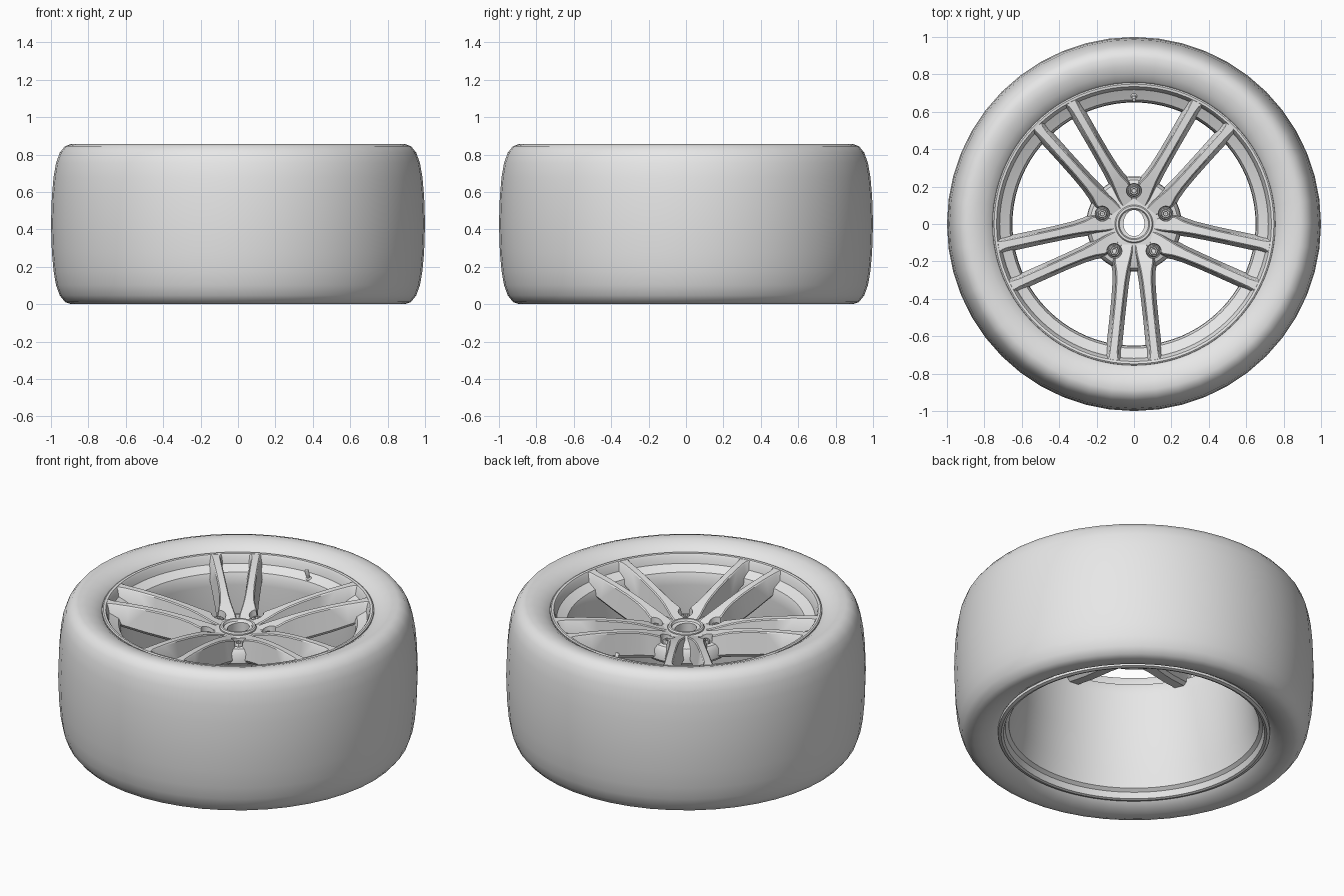
import bpy, bmesh, math
from mathutils import Matrix, Vector

if "Cube" in bpy.data.objects:
    bpy.data.objects.remove(bpy.data.objects["Cube"], do_unlink=True)

GREY = (0.8, 0.8, 0.8, 1)
mat = bpy.data.materials.new("plain grey")
mat.use_nodes = True
mat.diffuse_color = GREY
mat.node_tree.nodes["Principled BSDF"].inputs["Base Color"].default_value = GREY


def finish(bm, name):
    """Turn a bmesh into a linked object with the shared material."""
    bmesh.ops.recalc_face_normals(bm, faces=bm.faces)
    mesh = bpy.data.meshes.new(name)
    bm.to_mesh(mesh)
    bm.free()
    mesh.materials.append(mat)
    obj = bpy.data.objects.new(name, mesh)
    bpy.context.collection.objects.link(obj)
    return obj


def smooth(obj, degrees=35):
    bpy.ops.object.select_all(action='DESELECT')
    obj.select_set(True)
    bpy.context.view_layer.objects.active = obj
    bpy.ops.object.shade_smooth_by_angle(angle=math.radians(degrees))


def bridge(bm, loops, closed):
    """Skin a series of equal point loops."""
    n = len(loops[0])
    last = len(loops) if closed else len(loops) - 1
    for i in range(last):
        a, b = loops[i], loops[(i + 1) % len(loops)]
        for j in range(n):
            k = (j + 1) % n
            bm.faces.new((a[j], a[k], b[k], b[j]))


def lathe(bm, profile, segments, move=Matrix()):
    """Spin a closed (radius, height) profile around z."""
    loops = []
    for i in range(segments):
        t = math.tau * i / segments
        loops.append([bm.verts.new(move @ Vector((r * math.cos(t), r * math.sin(t), z)))
                      for r, z in profile])
    bridge(bm, loops, True)


def lathed(name, profile, segments, degrees=35):
    bm = bmesh.new()
    lathe(bm, profile, segments)
    obj = finish(bm, name)
    smooth(obj, degrees)
    return obj


# Tyre: rounded shoulders and sidewalls dipping to the rim
half = [(0.752, 0.80), (0.765, 0.815), (0.80, 0.838), (0.845, 0.853), (0.89, 0.857),
        (0.925, 0.845), (0.953, 0.81), (0.973, 0.755), (0.986, 0.68), (0.995, 0.58)]
lower = [(r, 0.857 - z) for r, z in reversed(half)]
lathed("tyre", half + [(1.0, 0.43)] + lower + [(0.745, 0.2), (0.745, 0.66)], 48, 50)

# Rim: lip, stepped ledge and barrel
lathed("rim", [
    (0.757, 0.795), (0.755, 0.812), (0.748, 0.816), (0.735, 0.814), (0.728, 0.803),
    (0.718, 0.76), (0.690, 0.745), (0.664, 0.732), (0.653, 0.705), (0.65, 0.66),
    (0.655, 0.40), (0.675, 0.20), (0.69, 0.12), (0.695, 0.085), (0.715, 0.07),
    (0.725, 0.035), (0.738, 0.03), (0.755, 0.035), (0.757, 0.07),
    (0.72, 0.14), (0.69, 0.40), (0.69, 0.66), (0.735, 0.72)], 80)

# Hub disc with a sloping face
hub = lathed("hub", [(0.085, 0.70), (0.125, 0.70), (0.19, 0.692), (0.235, 0.678),
                     (0.252, 0.655), (0.255, 0.60), (0.245, 0.585), (0.085, 0.585)], 60)

# Spokes: five mirrored pairs, stations are radius, inner edge, outer edge, top, bottom
stations = [(0.11, 0.004, 0.070, 0.700, 0.60), (0.16, 0.012, 0.100, 0.715, 0.59),
            (0.20, 0.022, 0.106, 0.728, 0.59), (0.25, 0.034, 0.098, 0.744, 0.60),
            (0.31, 0.044, 0.097, 0.760, 0.61), (0.40, 0.055, 0.103, 0.778, 0.625),
            (0.50, 0.066, 0.113, 0.793, 0.645), (0.60, 0.076, 0.124, 0.804, 0.67),
            (0.68, 0.084, 0.133, 0.810, 0.69), (0.71, 0.083, 0.138, 0.812, 0.70),
            (0.737, 0.074, 0.150, 0.813, 0.71)]
DRAFT, CHAMFER = 0.018, 0.006


def spoke(bm, angle, side):
    turn = Matrix.Rotation(angle, 4, 'Z')
    loops = []
    for r, inner, outer, top, bottom in stations:
        c, d = CHAMFER, DRAFT
        section = [(inner + c, top), (outer - c, top), (outer, top - c),
                   (outer + d, bottom + 0.02), (outer + d - 0.015, bottom),
                   (inner - d + 0.015, bottom), (inner - d, bottom + 0.02), (inner, top - c)]
        loops.append([bm.verts.new(turn @ Vector((r, side * y, z))) for y, z in section])
    bridge(bm, loops, False)
    bm.faces.new(loops[0])
    bm.faces.new(loops[-1])


pair_angles = [math.radians(-90 + 72 * k) for k in range(5)]
bm = bmesh.new()
for a in pair_angles:
    for side in (-1, 1):
        spoke(bm, a, side)
spokes = finish(bm, "spokes")

# Bolt pockets cut through hub and spoke roots
bolt_places = [Matrix.Rotation(a + math.pi, 4, 'Z') @ Matrix.Translation((0.178, 0, 0))
               for a in pair_angles]
bm = bmesh.new()
for place in bolt_places:
    bmesh.ops.create_cone(bm, cap_ends=True, segments=24, radius1=0.036, radius2=0.046,
                          depth=0.16, matrix=place @ Matrix.Translation((0, 0, 0.725)))
cutter = finish(bm, "pocket_cutter")
cutter.hide_render = True
for obj in (hub, spokes):
    mod = obj.modifiers.new("pockets", 'BOOLEAN')
    mod.operation = 'DIFFERENCE'
    mod.solver = 'EXACT'
    mod.use_self = obj is spokes
    mod.object = cutter
    bpy.context.view_layer.objects.active = obj
    bpy.ops.object.modifier_apply(modifier=mod.name)
    smooth(obj)
bpy.data.objects.remove(cutter, do_unlink=True)

# Wheel bolts: round collar and hollow hexagon head
bm = bmesh.new()
for place in bolt_places:
    lathe(bm, [(0.012, 0.64), (0.033, 0.64), (0.033, 0.655), (0.028, 0.665), (0.012, 0.665)],
          24, place)
    lathe(bm, [(0.001, 0.65), (0.026, 0.65), (0.026, 0.69), (0.022, 0.695),
               (0.014, 0.695), (0.012, 0.68), (0.001, 0.68)], 6, place)
smooth(finish(bm, "wheel_bolts"))

# Centre ring with an egg-shaped bore
bm = bmesh.new()
lathe(bm, [(0.102, 0.60), (0.102, 0.708), (0.096, 0.716), (0.084, 0.716),
           (0.078, 0.704), (0.06, 0.70), (0.06, 0.60)], 48)
for v in bm.verts:
    if v.co.xy.length < 0.07:
        v.co.x *= 0.93
        v.co.y *= 1.25 if v.co.y > 0 else 1.08
smooth(finish(bm, "centre_ring"))

# Valve stem leaning out of the ledge
bm = bmesh.new()
lean = Matrix.Translation((0, 0.69, 0.725)) @ Matrix.Rotation(math.radians(20), 4, 'X')
lathe(bm, [(0.001, 0), (0.016, 0), (0.016, 0.02), (0.009, 0.026), (0.009, 0.045),
           (0.012, 0.047), (0.012, 0.075), (0.009, 0.08), (0.001, 0.08)], 16, lean)
smooth(finish(bm, "valve_stem"))
